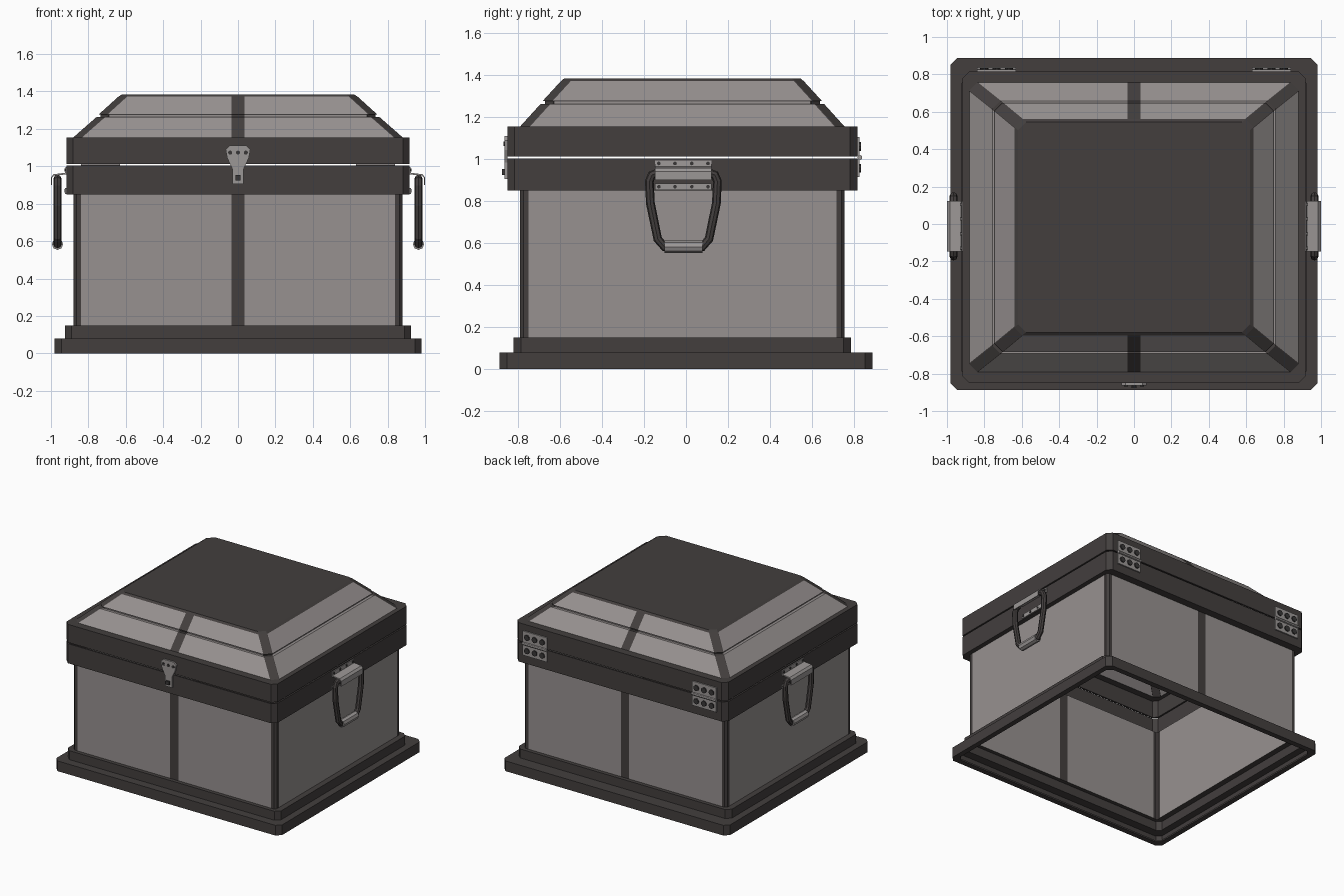
import bpy, bmesh, math
from mathutils import Vector

cube = bpy.data.objects.get("Cube")
if cube:
    bpy.data.objects.remove(cube, do_unlink=True)


def material(name, rgb):
    m = bpy.data.materials.new(name)
    m.use_nodes = True
    m.diffuse_color = (*rgb, 1)
    m.node_tree.nodes["Principled BSDF"].inputs["Base Color"].default_value = (*rgb, 1)
    return m


DARK = material("dark trim", (0.056, 0.049, 0.048))
LIGHT = material("light panel", (0.31, 0.285, 0.28))
METAL = material("pale metal", (0.33, 0.31, 0.305))
BLACK = material("rivet grey", (0.04, 0.037, 0.037))
MID_Y = -0.0175  # the box sits slightly forward on its plinth


def add_object(name, bm, mats):
    me = bpy.data.meshes.new(name)
    bmesh.ops.recalc_face_normals(bm, faces=bm.faces)
    bm.to_mesh(me)
    bm.free()
    for m in mats:
        me.materials.append(m)
    ob = bpy.data.objects.new(name, me)
    bpy.context.collection.objects.link(ob)
    return ob


def ring(hx, hy, cy, c, p):
    """Chamfered rectangle, with extra points for corner posts and centre strips."""
    s = 0.035
    quarter = [(s, -hy), (hx - p, -hy), (hx - c, -hy), (hx, c - hy), (hx, p - hy)]
    right = quarter + [(x, -y) for x, y in reversed(quarter)]
    return [(x, y + cy) for x, y in right + [(-x, -y) for x, y in right]]


def shell(name, rows, cap=False):
    """rows: half x, half y, z, centre y, chamfer, post width, panelled above."""
    bm = bmesh.new()
    loops = [[bm.verts.new((x, y, z)) for x, y in ring(hx, hy, cy, c, p)]
             for hx, hy, z, cy, c, p, _ in rows]
    for row, a, b in zip(rows, loops, loops[1:]):
        n = len(a)
        for i in range(n):
            f = bm.faces.new((a[i], a[(i + 1) % n], b[(i + 1) % n], b[i]))
            # Panels lie between the posts and the centre strips
            f.material_index = int(row[6] and i % 10 in (0, 4, 8))
    if cap:
        bm.faces.new(loops[-1])
    ob = add_object(name, bm, (DARK, LIGHT))
    mod = ob.modifiers.new("thickness", "SOLIDIFY")
    mod.thickness = 0.012
    mod.offset = -1
    return ob


def plain(hx, hy, z, cy=MID_Y, c=0.035):
    return (hx, hy, z, cy, c, c + 0.01, False)


def post(hx, hy, z, panel=True, c=0.016, p=0.04):
    return (hx, hy, z, MID_Y, c, p, panel)


# Chest with stepped plinth, panelled walls and lower rim, open underneath
shell("chest_body", [
    plain(0.94, 0.845, 0, 0), plain(0.98, 0.887, 0, 0), plain(0.98, 0.887, 0.08, 0),
    plain(0.925, 0.803, 0.08), plain(0.925, 0.803, 0.15),
    post(0.88, 0.773, 0.15), post(0.88, 0.773, 0.85, False),
    plain(0.916, 0.833, 0.85), plain(0.916, 0.833, 1.003)])


# Hollow lid with upper rim, sloping panels, a groove and a flat top
def hip(hx, hy, z, panel=True):
    return post(hx, hy, z, panel, 0.042, 0.047)


shell("lid", [
    plain(0.916, 0.833, 1.013), plain(0.916, 0.833, 1.155),
    hip(0.88, 0.773, 1.155), hip(0.757, 0.675, 1.263), hip(0.735, 0.655, 1.263),
    hip(0.735, 0.655, 1.277), hip(0.745, 0.665, 1.277), hip(0.64, 0.578, 1.372, False),
    hip(0.62, 0.562, 1.385, False)], cap=True)


def prism(name, points, push, mat):
    """Extrude a flat outline of 3D points along a vector."""
    bm = bmesh.new()
    a = [bm.verts.new(p) for p in points]
    b = [bm.verts.new(Vector(p) + Vector(push)) for p in points]
    bm.faces.new(a)
    bm.faces.new(b)
    for i in range(len(a)):
        j = (i + 1) % len(a)
        bm.faces.new((a[i], a[j], b[j], b[i]))
    return add_object(name, bm, (mat,))


def circle(u, v, r, n=10):
    return [(u + r * math.cos(math.tau * k / n), v + r * math.sin(math.tau * k / n))
            for k in range(n)]


def rect(u0, u1, v0, v1):
    return [(u0, v0), (u1, v0), (u1, v1), (u0, v1)]


def on_y(outline, y):
    return [(u, y, v) for u, v in outline]


def on_x(outline, x):
    return [(x, u, v) for u, v in outline]


# Front latch
front = MID_Y - 0.833
half = [(0.03, 0.905), (0.03, 0.985), (0.058, 1.045), (0.066, 1.09), (0.045, 1.11)]
outline = half + [(-u, v) for u, v in reversed(half)]
prism("latch_plate", on_y(outline, front), (0, -0.013, 0), METAL)
for u in (-0.042, 0, 0.042):
    prism("latch_rivet", on_y(circle(u, 1.073, 0.011), front), (0, -0.018, 0), BLACK)
prism("latch_button", on_y(rect(-0.014, 0.014, 0.925, 0.953), front), (0, -0.026, 0), BLACK)

# Back hinges: two leaves, barrel and six rivets each
back = MID_Y + 0.833
for side in (-1, 1):
    cx = side * 0.735
    for low, high in ((0.915, 0.999), (1.017, 1.105)):
        prism("hinge_leaf", on_y(rect(cx - 0.105, cx + 0.105, low, high), back),
              (0, 0.01, 0), METAL)
        for k in (-1, 0, 1):
            prism("hinge_rivet", on_y(circle(cx + k * 0.066, (low + high) / 2, 0.022), back),
                  (0, 0.018, 0), BLACK)
    prism("hinge_barrel", [(cx - 0.105, u, v) for u, v in circle(back + 0.012, 1.008, 0.012, 8)],
          (0.21, 0, 0), METAL)


def bar(name, points, radius, mat):
    """Faceted round bar along a path."""
    cu = bpy.data.curves.new(name, "CURVE")
    cu.dimensions = "3D"
    cu.bevel_depth = radius
    cu.bevel_resolution = 2
    cu.use_fill_caps = True
    sp = cu.splines.new("POLY")
    sp.points.add(len(points) - 1)
    for p, co in zip(sp.points, points):
        p.co = (*co, 1)
    sp.use_smooth = False
    cu.materials.append(mat)
    ob = bpy.data.objects.new(name, cu)
    bpy.context.collection.objects.link(ob)
    bpy.ops.object.select_all(action="DESELECT")
    ob.select_set(True)
    bpy.context.view_layer.objects.active = ob
    bpy.ops.object.convert(target="MESH")


# Side handles: bracket, rivet strips, hanging bail and grip
cy = -0.0125
sheet = [(0.916, 0.995), (0.922, 0.995), (0.924, 0.965), (0.985, 0.958), (1.0, 0.942),
         (1.0, 0.9), (0.994, 0.9), (0.994, 0.938), (0.982, 0.95), (0.916, 0.957)]
arm = [(0.12, 0.935), (0.15, 0.925), (0.162, 0.895), (0.157, 0.79), (0.122, 0.62), (0.09, 0.582)]
for side, label in ((1, "left"), (-1, "right")):
    prism(label + "_handle_bracket", [(side * x, cy - 0.135, z) for x, z in sheet],
          (0, 0.27, 0), METAL)
    prism(label + "_handle_strip", on_x(rect(cy - 0.135, cy + 0.135, 0.853, 0.885), side * 0.916),
          (side * 0.008, 0, 0), METAL)
    for z in (0.869, 0.98):
        for k in (-0.117, -0.04, 0.04, 0.117):
            prism(label + "_handle_rivet", on_x(circle(cy + k, z, 0.009, 8), side * 0.916),
                  (side * 0.012, 0, 0), BLACK)
    x = side * 0.965
    path = arm + [(-u, v) for u, v in reversed(arm)]
    bar(label + "_handle_bail", [(x, cy + u, v) for u, v in path], 0.021, DARK)
    grip = [(x + u, cy - 0.09, 0.583 + v) for u, v in circle(0, 0, 0.03, 8)]
    prism(label + "_handle_grip", grip, (0, 0.18, 0), METAL)
